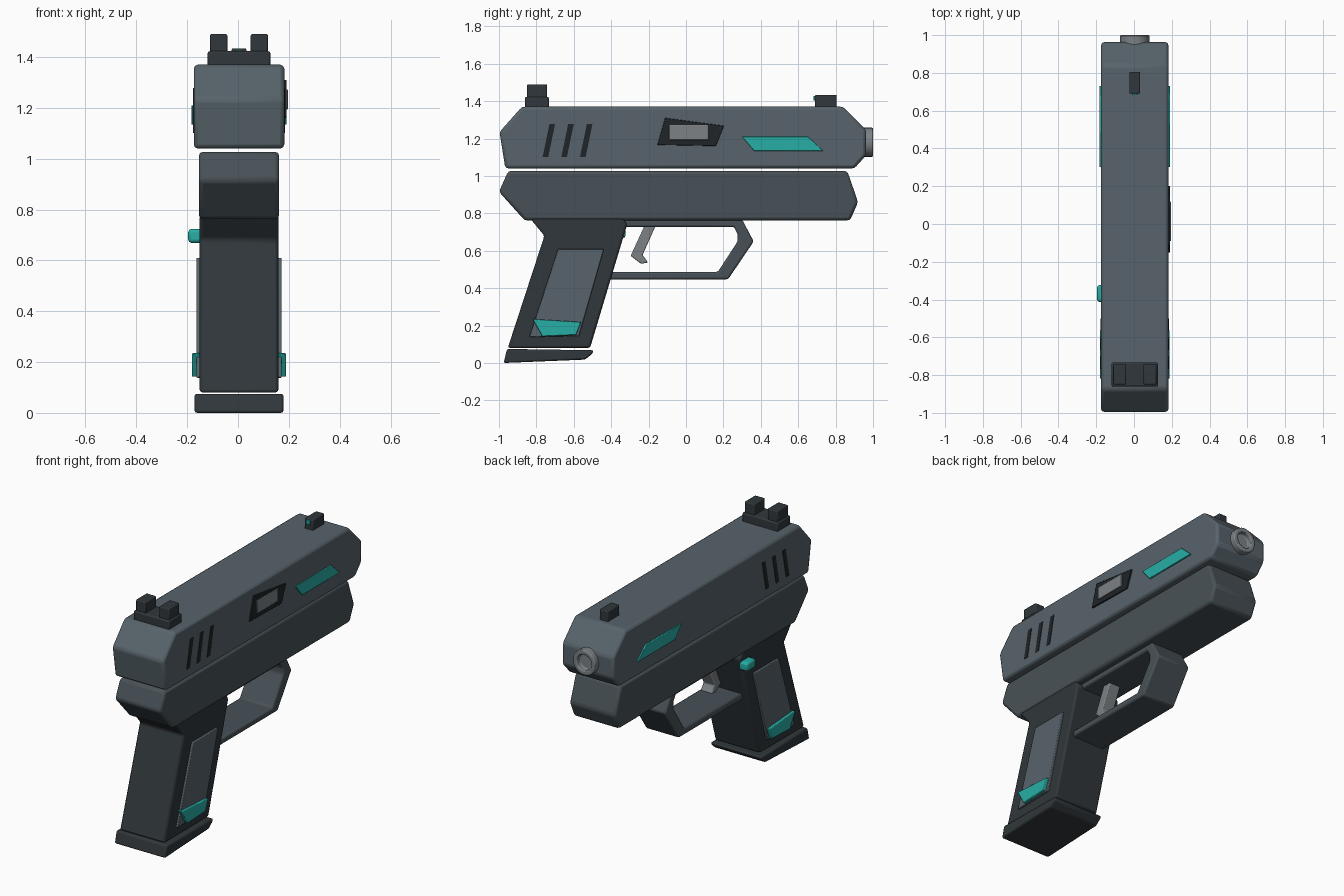
import bpy, bmesh, math
from mathutils import Matrix

if "Cube" in bpy.data.objects:
    bpy.data.objects.remove(bpy.data.objects["Cube"])

CX = 0.004  # body centre line


def material(name, rgb):
    m = bpy.data.materials.new(name)
    m.diffuse_color = (*rgb, 1)
    m.use_nodes = True
    m.node_tree.nodes["Principled BSDF"].inputs["Base Color"].default_value = m.diffuse_color
    return m


STEEL = material("slate", (0.095, 0.125, 0.145))
FRAME = material("dark_slate", (0.065, 0.083, 0.095))
DARK = material("charcoal", (0.03, 0.038, 0.043))
BLACK = material("black", (0.014, 0.018, 0.021))
LIGHT = material("light_grey", (0.2, 0.22, 0.235))
TEAL = material("teal", (0.02, 0.42, 0.38))


def finish(bm, name, mat, bevel):
    bmesh.ops.recalc_face_normals(bm, faces=bm.faces)
    me = bpy.data.meshes.new(name)
    bm.to_mesh(me)
    bm.free()
    ob = bpy.data.objects.new(name, me)
    bpy.context.collection.objects.link(ob)
    me.materials.append(mat)
    if bevel:
        b = ob.modifiers.new("bevel", 'BEVEL')
        b.width, b.segments, b.limit_method = bevel, 2, 'ANGLE'
        b.angle_limit = math.radians(20)
    bpy.ops.object.select_all(action='DESELECT')
    ob.select_set(True)
    bpy.context.view_layer.objects.active = ob
    bpy.ops.object.shade_smooth_by_angle(angle=math.radians(30))
    return ob


def prism(name, pts, x0, x1, mat, bevel=0.0):
    """Side profile (y, z) extruded from x0 to x1."""
    bm = bmesh.new()
    face = bm.faces.new([bm.verts.new((x0 + CX, y, z)) for y, z in pts])
    out = bmesh.ops.extrude_face_region(bm, geom=[face])
    bmesh.ops.translate(bm, vec=(x1 - x0, 0, 0),
                        verts=[v for v in out["geom"] if isinstance(v, bmesh.types.BMVert)])
    return finish(bm, name, mat, bevel)


def rect(y0, y1, z0, z1):
    return [(y0, z0), (y1, z0), (y1, z1), (y0, z1)]


def both_sides(name, pts, inner, outer, mat, bevel=0.0):
    prism(name + "_right", pts, inner, outer, mat, bevel)
    prism(name + "_left", pts, -outer, -inner, mat, bevel)


# Main bodies
prism("slide", [(-0.877, 1.37), (0.84, 1.37), (0.963, 1.245), (0.963, 1.11), (0.90, 1.04),
                (-0.966, 1.04), (-0.997, 1.235)], -0.178, 0.178, STEEL, 0.016)
prism("frame", [(-0.95, 1.027), (0.862, 1.027), (0.92, 0.86), (0.877, 0.762),
                (-0.862, 0.762), (-1.0, 0.915)], -0.158, 0.158, FRAME, 0.016)
prism("grip", [(-0.84, 0.78), (-0.757, 0.68), (-0.953, 0.08), (-0.513, 0.08),
               (-0.315, 0.74), (-0.34, 0.78)], -0.155, 0.155, DARK, 0.012)
prism("base_plate", [(-0.957, 0.075), (-0.495, 0.068), (-0.5, 0.05), (-0.54, 0.018),
                     (-0.975, 0.0)], -0.175, 0.175, DARK, 0.01)

# Trigger guard and trigger
prism("trigger_guard", [(-0.40, 0.767), (0.30, 0.767), (0.362, 0.65), (0.225, 0.447), (-0.45, 0.447),
                        (-0.45, 0.487), (0.17, 0.487), (0.276, 0.65), (0.276, 0.69), (0.255, 0.728),
                        (-0.40, 0.728)], -0.115, 0.115, FRAME, 0.01)
prism("trigger", [(-0.215, 0.75), (-0.155, 0.75), (-0.232, 0.578), (-0.203, 0.537),
                  (-0.24, 0.53), (-0.296, 0.572)], -0.04, 0.04, LIGHT, 0.006)

# Grip panels and accents
both_sides("grip_panel", [(-0.684, 0.61), (-0.439, 0.61), (-0.572, 0.145), (-0.838, 0.138)],
           0.14, 0.168, STEEL, 0.004)
both_sides("grip_accent", [(-0.82, 0.235), (-0.561, 0.219), (-0.588, 0.15), (-0.768, 0.142)],
           0.15, 0.185, TEAL, 0.004)
both_sides("slide_accent", [(0.30, 1.21), (0.652, 1.21), (0.733, 1.134), (0.364, 1.134)],
           0.16, 0.187, TEAL, 0.003)

# Slide serrations
for i in range(3):
    d = i * 0.1
    both_sides(f"serration_{i}", [(-0.73 + d, 1.277), (-0.70 + d, 1.277), (-0.737 + d, 1.1),
                                  (-0.767 + d, 1.1)], 0.16, 0.181, BLACK)

# Ejection port, right side only
prism("ejection_port", [(-0.112, 1.31), (0.203, 1.268), (0.16, 1.16), (-0.153, 1.166)],
      0.16, 0.187, BLACK, 0.003)
prism("port_cover", rect(-0.091, 0.118, 1.193, 1.273), 0.16, 0.192, LIGHT, 0.003)

# Magazine button, left side only
prism("release_button", rect(-0.413, -0.323, 0.668, 0.724), -0.2, -0.14, TEAL, 0.014)

# Sights
prism("rear_sight_base", rect(-0.861, -0.733, 1.36, 1.423), -0.123, 0.123, DARK, 0.008)
for side, c in (("left", -0.08), ("right", 0.08)):
    prism("rear_sight_post_" + side, rect(-0.85, -0.743, 1.41, 1.49), c - 0.034, c + 0.034, DARK, 0.006)
prism("front_sight", rect(0.69, 0.805, 1.36, 1.434), -0.029, 0.029, DARK, 0.006)
prism("front_sight_dot", rect(0.682, 0.70, 1.402, 1.428), -0.014, 0.014, TEAL, 0.003)

# Barrel muzzle: a lathed ring with a recessed bore
bm = bmesh.new()
profile = [(0.078, 0.92), (0.078, 1.0), (0.05, 1.0), (0.05, 0.968), (0.0, 0.968)]
verts = [bm.verts.new((r, y, 0)) for r, y in profile]
edges = [bm.edges.new(p) for p in zip(verts, verts[1:])]
bmesh.ops.spin(bm, geom=verts + edges, cent=(0, 0, 0), axis=(0, 1, 0),
               angle=math.tau, steps=24)
bmesh.ops.remove_doubles(bm, verts=bm.verts, dist=1e-4)
bmesh.ops.transform(bm, matrix=Matrix.Translation((CX, 0, 1.18)), verts=bm.verts)
finish(bm, "muzzle", LIGHT, 0.006)
